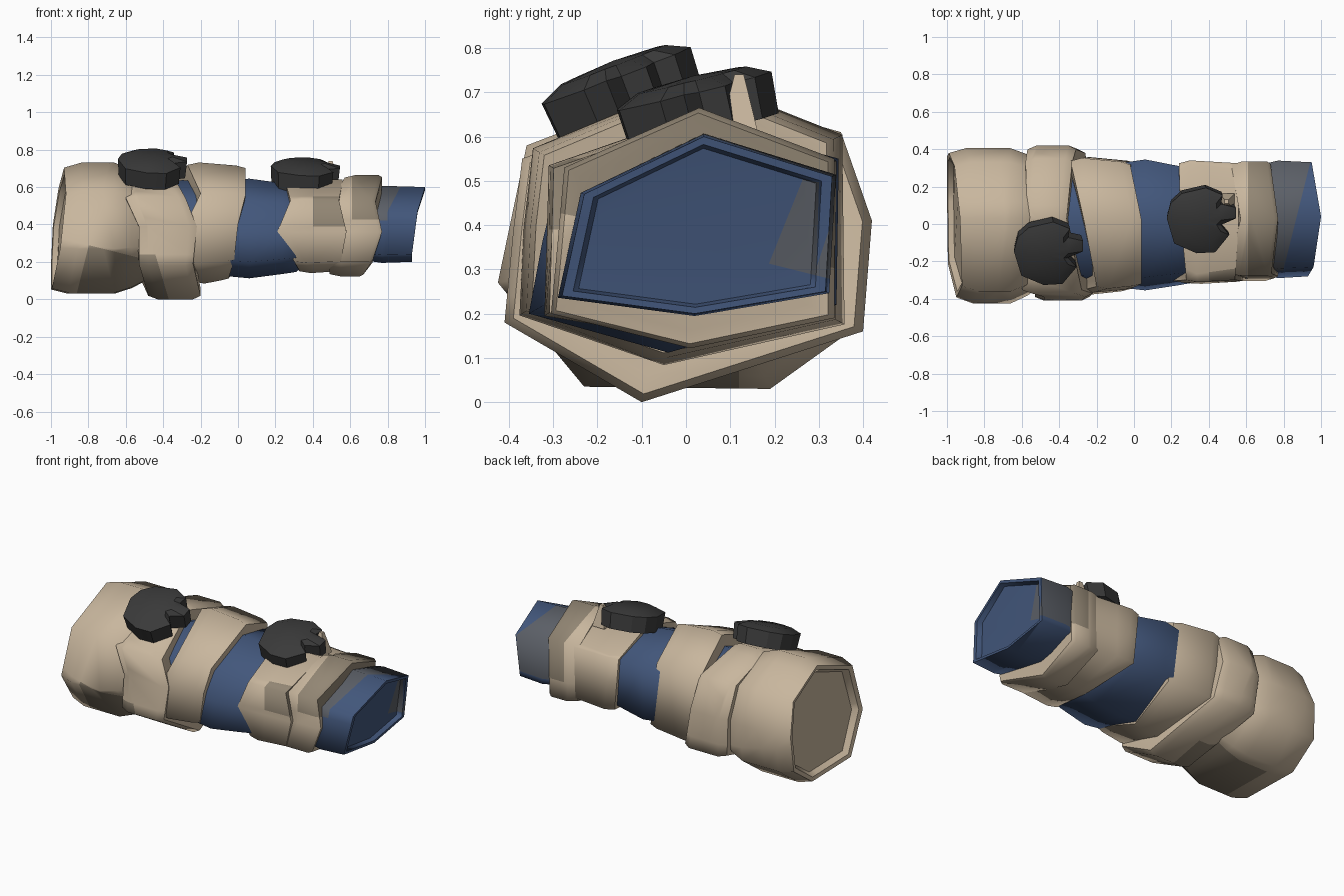
import bpy, bmesh, math
from mathutils import Matrix, Vector

if "Cube" in bpy.data.objects:
    bpy.data.objects.remove(bpy.data.objects["Cube"])


def material(name, rgb):
    m = bpy.data.materials.new(name)
    m.diffuse_color = (*rgb, 1)
    m.use_nodes = True
    m.node_tree.nodes["Principled BSDF"].inputs["Base Color"].default_value = m.diffuse_color
    return m


BEIGE = material("beige cloth", (0.58, 0.47, 0.34))
TAUPE = material("dark taupe cloth", (0.29, 0.24, 0.175))
BLUE = material("blue fabric", (0.055, 0.095, 0.20))
SLATE = material("slate fabric", (0.105, 0.115, 0.135))
CHARCOAL = material("charcoal", (0.042, 0.042, 0.042))


def finish(name, bm, mats, angle=None):
    bmesh.ops.recalc_face_normals(bm, faces=bm.faces[:])
    me = bpy.data.meshes.new(name)
    bm.to_mesh(me)
    bm.free()
    for m in mats:
        me.materials.append(m)
    me.shade_smooth()
    if angle:
        me.set_sharp_from_angle(angle=math.radians(angle))
    ob = bpy.data.objects.new(name, me)
    bpy.context.collection.objects.link(ob)
    return ob


def wrap(name, section, rings, mats, cuts=(), dirty=None):
    """Loft a (y, z) section along x; each ring is (scale, x or x per point)."""
    bm = bmesh.new()
    n = len(section)
    cy = sum(p[0] for p in section) / n
    cz = sum(p[1] for p in section) / n
    loops = []
    for s, xs in rings:
        if not isinstance(xs, (list, tuple)):
            xs = [xs] * n
        loops.append([bm.verts.new((x, cy + (y - cy) * s, cz + (z - cz) * s))
                      for x, (y, z) in zip(xs, section)])
    for a, b in zip(loops, loops[1:]):
        for i in range(n):
            j = (i + 1) % n
            bm.faces.new((a[i], a[j], b[j], b[i]))
    bm.faces.new(loops[0])
    bm.faces.new(loops[-1][::-1])
    bmesh.ops.recalc_face_normals(bm, faces=bm.faces[:])
    # rounded around the arm, crisp along the rims
    for a in loops:
        for i in range(n):
            edge = bm.edges.get((a[i], a[(i + 1) % n]))
            edge.smooth = edge.calc_face_angle(0) < math.radians(38)
    # colour borders are cut into the faces, then coloured by rule
    for co, no in cuts:
        bmesh.ops.bisect_plane(bm, geom=bm.verts[:] + bm.edges[:] + bm.faces[:],
                               plane_co=co, plane_no=no)
    if dirty:
        for f in bm.faces:
            f.material_index = int(dirty(f.calc_center_median()))
    return finish(name, bm, mats)


def shift(xs, d):
    return [x + d for x in xs]


# Section order: top, back upper, back lower, bottom, front lower, front middle, front upper
mid = [(0, .645), (.345, .55), (.34, .22), (-.04, .112), (-.355, .2), (-.325, .36), (-.285, .525)]
wrap("sleeve_middle", mid,
     [(.85, -.5), (.97, -.3), (.94, -.1), (1, .06), (.91, .24), (.87, .31), (.7, .37)], [BLUE])

# Blue sleeve end with recessed opening
end = [(.04, .6), (.33, .51), (.315, .25), (.02, .2), (-.28, .24), (-.23, .47)]
end_x = [1.0, .95, .93, .93, .93, .96]
wrap("sleeve_end", end,
     [(.9, .6), (1.03, .77), (1, end_x), (.92, end_x), (.88, shift(end_x, -.03))],
     [BLUE, SLATE],
     [((.86, 0, 0), (1, -.25, 0)), ((0, 0, .36), (0, .25, 1))],
     lambda c: c.z + .25 * c.y > .36 and c.x - .25 * c.y < .86)

# Large cuff, eight sided, with inset end
cuff = [(.03, .73), (.33, .61), (.405, .4), (.385, .17), (.19, .03),
        (-.23, .035), (-.425, .27), (-.36, .58)]
cuff_x = [-.93, -.96, -.99, -1, -1, -.995, -.95, -.92]
wrap("large_cuff", cuff,
     [(.80, shift(cuff_x, .035)), (.86, shift(cuff_x, .005)), (.93, cuff_x),
      (1, shift(cuff_x, .09)), (1, -.66), (.91, -.57), (.8, -.5)],
     [BEIGE, TAUPE],
     [((-.87, 0, 0), (1, 0, -.25)), ((0, 0, .09), (.25, 0, 1)), ((0, .12, 0), (0, 1, 0))],
     lambda c: c.z + .25 * c.x < .09 and c.x - .25 * c.z > -.87 and c.y < .12)

# Bandage beside the cuff
b = [(.03, .70), (.35, .61), (.42, .41), (.4, .16), (-.1, 0), (-.41, .18), (-.39, .39), (-.37, .55)]
b_l = [-.57, -.58, -.57, -.55, -.48, -.53, -.53, -.60]
b_r = [-.36, -.33, -.31, -.26, -.2, -.24, -.22, -.28]
wrap("upper_bandage", b,
     [(.84, b_l), (.95, b_l), (1, shift(b_l, .05)), (1, shift(b_r, -.04)),
      (.95, b_r), (.84, b_r)],
     [BEIGE, TAUPE],
     [((-.37, 0, 0), (1, 0, .3)), ((0, 0, .24), (0, 0, 1)), ((0, .1, 0), (0, 1, 0))],
     lambda c: c.z < .24 and c.x + .3 * c.z < -.37 and c.y < .1)

# Bandage left of the bare sleeve
c_sec = [(.03, .725), (.345, .6), (.35, .18), (-.05, .09), (-.37, .2), (-.36, .4), (-.34, .57)]
c_l = [-.27, -.34, -.3, -.24, -.28, -.28, -.2]
c_r = [.04, -.02, .02, -.05, -.02, 0, .04]
wrap("centre_bandage", c_sec,
     [(.86, c_l), (.98, c_l), (1.02, shift(c_l, .06)), (.97, shift(c_r, -.05)),
      (.93, c_r), (.84, c_r)], [BEIGE])

# Bandage right of the bare sleeve
d = [(.02, .65), (.34, .545), (.335, .21), (0, .14), (-.32, .195), (-.315, .36), (-.31, .535)]
d_l = [.25, .24, .27, .33, .30, .21, .28]
d_r = [.56, .56, .55, .53, .55, .58, .54]
wrap("wrist_bandage", d,
     [(.84, d_l), (.96, d_l), (1, shift(d_l, .06)), (.96, d_r), (.85, d_r)],
     [BEIGE, TAUPE],
     [((.4, 0, 0), (1, 0, 0)), ((0, 0, .39), (0, 0, 1)), ((0, 0, .55), (0, 0, 1))],
     lambda c: c.x > .4 and .39 < c.z < .55 and c.y < 0)

# Narrow end bandage
e = [(.03, .665), (.335, .55), (.335, .19), (.01, .122), (-.305, .2), (-.29, .36), (-.275, .53)]
e_l = [.57, .52, .53, .49, .49, .55, .5]
e_r = [.77, .73, .72, .67, .72, .77, .735]
wrap("end_bandage", e,
     [(.84, e_l), (.95, e_l), (1, shift(e_l, .06)), (1, shift(e_r, -.02)),
      (.96, e_r), (.84, e_r)],
     [BEIGE, TAUPE],
     [((.61, 0, 0), (1, 0, 0)), ((0, 0, .37), (0, .2, 1))],
     lambda c: c.x > .61 and c.z + .2 * c.y > .37)

# Notched disc outline shared by both fasteners
outline = [(-.18, .01), (-.16, .09), (-.10, .145), (.03, .175), (.12, .135), (.11, .085),
           (.19, .065), (.19, .005), (.11, -.03), (.155, -.085), (.08, -.18),
           (-.02, -.185), (-.14, -.13)]


def fastener(name, loc, tilt_x, tilt_y):
    bm = bmesh.new()
    # the inner top ring pulls in less at the notch roots and more at the tab
    inner = [{5: .78, 6: .58, 7: .58, 8: .78}.get(i, .7) for i in range(len(outline))]
    flat = [1] * len(outline)
    loops = [[bm.verts.new((x * s * k, y * s * k, z)) for (x, y), k in zip(outline, ks)]
             for s, z, ks in ((.96, -.1, flat), (1, -.005, flat), (1, .02, inner))]
    n = len(outline)
    for a, t in zip(loops, loops[1:]):
        for i in range(n):
            j = (i + 1) % n
            bm.faces.new((a[i], a[j], t[j], t[i]))
    bm.faces.new(loops[0][::-1])
    peak = bm.verts.new((0, 0, .028))
    for i in range(n):
        bm.faces.new((loops[2][i], loops[2][(i + 1) % n], peak))
    rot = Matrix.Rotation(math.radians(tilt_x), 4, 'X') @ Matrix.Rotation(math.radians(tilt_y), 4, 'Y')
    bm.transform(Matrix.Translation(Vector(loc)) @ rot)
    finish(name, bm, [CHARCOAL], 28)


fastener("upper_fastener", (-.462, -.155, .745), 21, 2)
fastener("lower_fastener", (.355, .022, .71), 14, 2)

# Small cloth fold poking up through the lower notch
bm = bmesh.new()
bmesh.ops.create_cone(bm, cap_ends=True, segments=4, radius1=.06, radius2=.015, depth=.13)
bm.transform(Matrix.Translation((.495, .12, .675)) @ Matrix.Rotation(math.radians(45), 4, 'Z'))
finish("cloth_fold", bm, [BEIGE], 30)
